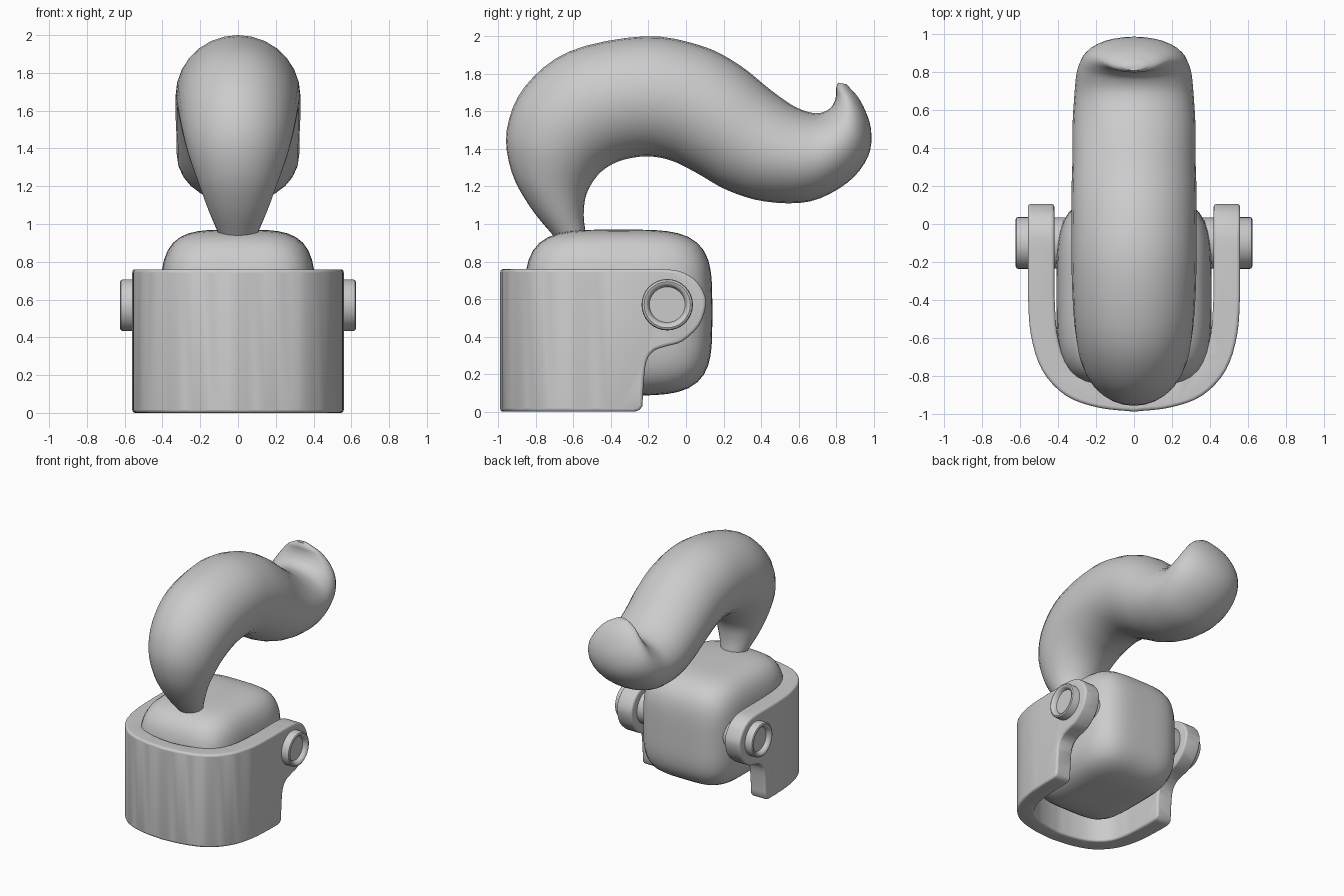
import bpy, bmesh, math
from mathutils import Vector

if "Cube" in bpy.data.objects:
    bpy.data.objects.remove(bpy.data.objects["Cube"])


def finish(name, bm, angle=40):
    bmesh.ops.recalc_face_normals(bm, faces=bm.faces[:])
    me = bpy.data.meshes.new(name)
    bm.to_mesh(me)
    bm.free()
    ob = bpy.data.objects.new(name, me)
    bpy.context.collection.objects.link(ob)
    bpy.ops.object.select_all(action='DESELECT')
    ob.select_set(True)
    bpy.context.view_layer.objects.active = ob
    bpy.ops.object.shade_smooth_by_angle(angle=math.radians(angle))
    return ob


def spline(pts, n):
    """Catmull-Rom through points of any dimension."""
    pts = [tuple(2 * a - b for a, b in zip(pts[0], pts[1]))] + pts + \
          [tuple(2 * a - b for a, b in zip(pts[-1], pts[-2]))]
    out = []
    for p0, p1, p2, p3 in zip(pts, pts[1:], pts[2:], pts[3:]):
        for i in range(n):
            t = i / n
            out.append([0.5 * (2 * b + (c - a) * t + (2 * a - 5 * b + 4 * c - d) * t * t
                               + (3 * b - a - 3 * c + d) * t ** 3)
                        for a, b, c, d in zip(p0, p1, p2, p3)])
    return out + [list(pts[-2])]


def skin(bm, rings, caps=True):
    loops = [[bm.verts.new(p) for p in r] for r in rings]
    n = len(loops[0])
    for a, b in zip(loops, loops[1:]):
        for i in range(n):
            bm.faces.new((a[i], a[(i + 1) % n], b[(i + 1) % n], b[i]))
    if caps:
        bm.faces.new(loops[0])
        bm.faces.new(loops[-1])


# curled plume: outer y,z / inner y,z / half width
stations = [
    (-.64, .86, -.53, .86, .07), (-.70, .93, -.535, .95, .10),
    (-.83, 1.09, -.545, 1.05, .155), (-.93, 1.28, -.53, 1.16, .21),
    (-.955, 1.50, -.47, 1.26, .265), (-.86, 1.73, -.39, 1.32, .30),
    (-.62, 1.92, -.30, 1.35, .32), (-.22, 2.0, -.19, 1.36, .33),
    (.08, 1.95, -.07, 1.335, .33), (.28, 1.85, .06, 1.27, .33),
    (.45, 1.715, .22, 1.18, .325), (.58, 1.625, .42, 1.12, .325),
    (.69, 1.59, .66, 1.12, .315), (.76, 1.61, .86, 1.22, .30),
    (.79, 1.65, .97, 1.36, .265), (.80, 1.69, .985, 1.51, .21),
    (.80, 1.725, .93, 1.655, .14), (.81, 1.753, .855, 1.745, .05)]
rings = []
for oy, oz, iy, iz, w in spline(stations, 4):
    c, h = Vector((0, (oy + iy) / 2, (oz + iz) / 2)), Vector((0, (oy - iy) / 2, (oz - iz) / 2))
    rings.append([c + h * math.cos(a) + Vector((w * math.sin(a), 0, 0))
                  for a in (i * math.tau / 28 for i in range(28))])
bm = bmesh.new()
skin(bm, rings)
finish("plume", bm, 60)

# rounded head block: cube grid projected to a superellipsoid
bm = bmesh.new()
bmesh.ops.create_cube(bm, size=2)
bmesh.ops.subdivide_edges(bm, edges=bm.edges[:], cuts=15, use_grid_fill=True)
for v in bm.verts:
    u = Vector([math.tan(c * math.pi / 4) for c in v.co])
    u /= sum(abs(c) ** 4 for c in u) ** 0.25
    v.co = (u.x * .41, -.36 + u.y * .5, .528 + u.z * .442)
finish("head_block", bm, 60)

# side outline of the guard, used as a cutter
side = [(-1.1, -.1), (-1.1, .76)]
side += [tuple(p) for p in spline([(-.13, .76), (-.04, .75), (.04, .71), (.09, .645), (.106, .57),
                                   (.07, .46), (-.02, .375), (-.10, .35), (-.17, .325),
                                   (-.21, .27), (-.225, .16), (-.232, .03)], 3)]
side += [(-.25, .005), (-.28, 0), (-1.1, 0)]
side = side[1:]
bm = bmesh.new()
skin(bm, [[(x, y, z) for y, z in side] for x in (-.8, .8)])
cutter = finish("guard_cutter", bm)
cutter.hide_render = True
cutter.hide_viewport = False

# U-shaped guard wrapped round the front
half_out = spline([(.56, -.37), (.545, -.58), (.485, -.77), (.36, -.905), (.19, -.968), (0, -.99)], 4)
half_in = spline([(.42, -.38), (.405, -.58), (.36, -.72), (.26, -.81), (.13, -.853), (0, -.87)], 4)


def mirrored(half, x):
    full = [(x, .2)] + [tuple(p) for p in half]
    return full + [(-a, b) for a, b in full[-2::-1]]


plan = mirrored(half_out, .56) + mirrored(half_in, .42)[::-1]
bm = bmesh.new()
skin(bm, [[(x, y, z) for x, y in plan] for z in (-.05, .9)])
guard = finish("guard", bm)
cut = guard.modifiers.new("outline", 'BOOLEAN')
cut.operation, cut.solver, cut.object = 'INTERSECT', 'EXACT', cutter
bev = guard.modifiers.new("soft_edges", 'BEVEL')
bev.width, bev.segments, bev.limit_method, bev.angle_limit = .016, 3, 'ANGLE', math.radians(40)
bpy.ops.object.modifier_apply(modifier="outline")
bpy.ops.object.modifier_apply(modifier="soft_edges")
bpy.ops.object.shade_smooth_by_angle(angle=math.radians(35))
bpy.data.objects.remove(cutter)

# pivot pins with a recessed outer face
pin = [(.33, .12), (.34, .135), (.61, .137), (.62, .133), (.625, .123), (.622, .112),
       (.612, .102), (.59, .095)]
for name, s in (("right_pivot", 1), ("left_pivot", -1)):
    bm = bmesh.new()
    skin(bm, [[(s * x, -.10 + r * math.cos(a), .57 + r * math.sin(a))
               for a in (i * math.tau / 32 for i in range(32))] for x, r in pin])
    finish(name, bm)
